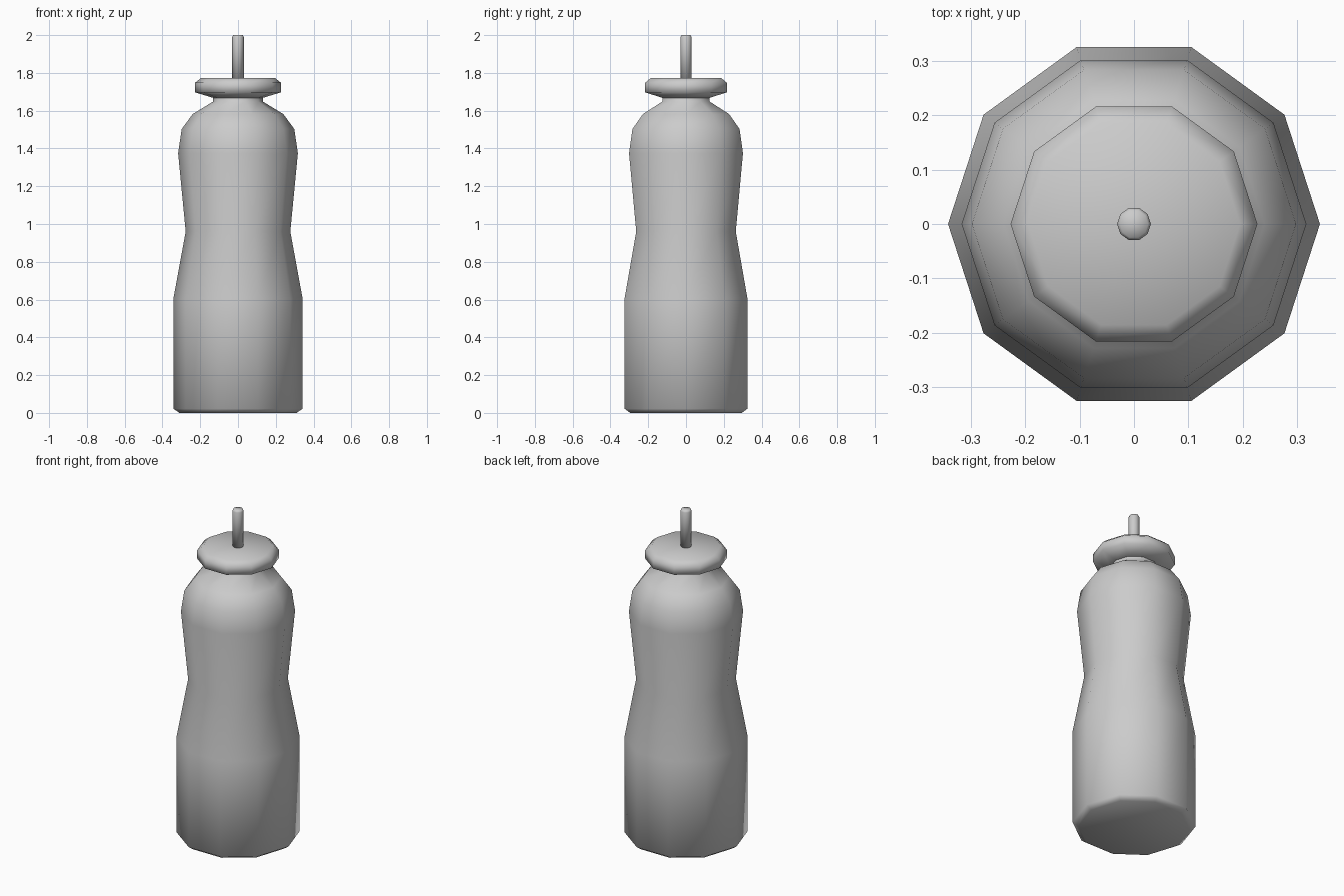
import bpy, bmesh, math

if "Cube" in bpy.data.objects:
    bpy.data.objects.remove(bpy.data.objects["Cube"])

SIDES = 10


def lathe(name, profile, smooth_angle):
    """Revolve (radius, z) points into a closed ten-sided solid."""
    bm = bmesh.new()
    rings = []
    for r, z in profile:
        rings.append([bm.verts.new((r * math.cos(i * math.tau / SIDES),
                                    r * math.sin(i * math.tau / SIDES), z))
                      for i in range(SIDES)])
    for a, b in zip(rings, rings[1:]):
        for i in range(SIDES):
            j = (i + 1) % SIDES
            bm.faces.new((a[i], a[j], b[j], b[i]))
    bm.faces.new(rings[0][::-1])
    # Top cap as a fan around a centre point
    centre = bm.verts.new((0, 0, profile[-1][1]))
    for i in range(SIDES):
        bm.faces.new((rings[-1][i], rings[-1][(i + 1) % SIDES], centre))
    mesh = bpy.data.meshes.new(name)
    bm.to_mesh(mesh)
    bm.free()
    obj = bpy.data.objects.new(name, mesh)
    bpy.context.collection.objects.link(obj)
    bpy.ops.object.select_all(action='DESELECT')
    obj.select_set(True)
    bpy.context.view_layer.objects.active = obj
    bpy.ops.object.shade_smooth_by_angle(angle=math.radians(smooth_angle))
    return obj


# Bottle body: chamfered foot, waisted grip, rounded shoulder, neck
lathe("bottle_body", [(0.31, 0), (0.342, 0.022), (0.342, 0.605), (0.277, 0.96),
                      (0.317, 1.375), (0.298, 1.503), (0.24, 1.582),
                      (0.132, 1.648), (0.132, 1.672)], 65)

# Flared cap with bevelled rim
lathe("cap", [(0.132, 1.668), (0.227, 1.697), (0.227, 1.748), (0.195, 1.774)], 75)

# Drinking straw
lathe("straw", [(0.031, 1.76), (0.031, 1.99), (0.026, 2.0)], 100)
